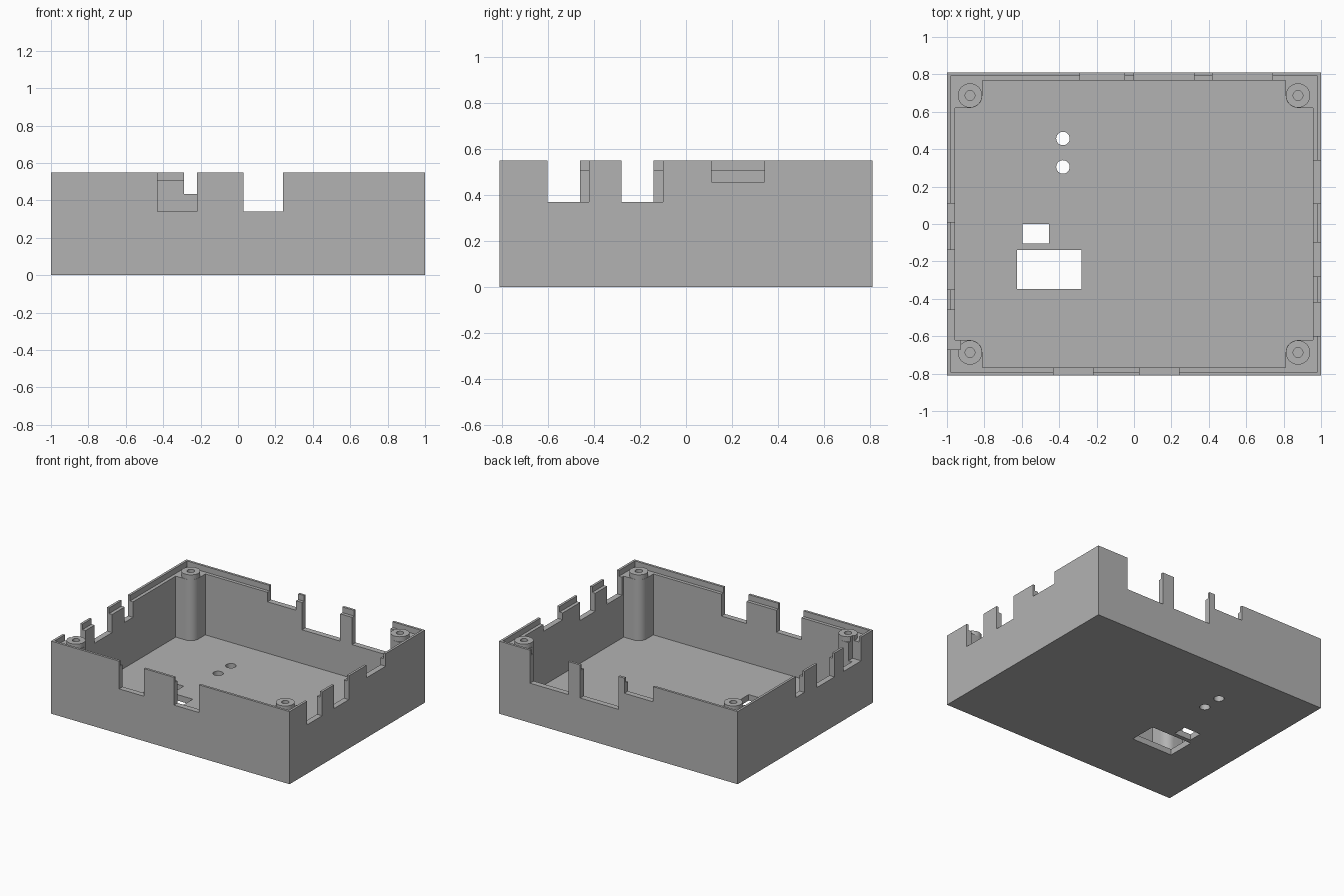
import bpy, bmesh, math
from mathutils import Matrix

if "Cube" in bpy.data.objects:
    bpy.data.objects.remove(bpy.data.objects["Cube"], do_unlink=True)

# Overall sizes
HX, HY, TOP = 1.0, 0.81, 0.55
WALL, LIP, LEDGE_Z, FLOOR = 0.043, 0.018, 0.507, 0.045
POST_X, POST_Y, POST_R, SCREW_R = 0.877, 0.687, 0.066, 0.026

grey = bpy.data.materials.new("plain grey plastic")
grey.use_nodes = True
colour = (0.45, 0.45, 0.45, 1)
grey.diffuse_color = colour
grey.node_tree.nodes["Principled BSDF"].inputs["Base Color"].default_value = colour


def box(bm, x0, x1, y0, y1, z0, z1):
    m = Matrix.Translation(((x0 + x1) / 2, (y0 + y1) / 2, (z0 + z1) / 2))
    bmesh.ops.create_cube(bm, size=1, matrix=m @ Matrix.Diagonal((x1 - x0, y1 - y0, z1 - z0, 1)))


def cylinder(bm, x, y, r, z0, z1):
    bmesh.ops.create_cone(bm, cap_ends=True, segments=32, radius1=r, radius2=r, depth=z1 - z0,
                          matrix=Matrix.Translation((x, y, (z0 + z1) / 2)))


def prism(bm, points, z0, z1):
    face = bm.faces.new([bm.verts.new((x, y, z0)) for x, y in points])
    new = bmesh.ops.extrude_face_region(bm, geom=[face])["geom"]
    bmesh.ops.translate(bm, vec=(0, 0, z1 - z0),
                        verts=[v for v in new if isinstance(v, bmesh.types.BMVert)])
    bmesh.ops.recalc_face_normals(bm, faces=bm.faces)


def finish(bm, name):
    mesh = bpy.data.meshes.new(name)
    bm.to_mesh(mesh)
    bm.free()
    mesh.materials.append(grey)
    obj = bpy.data.objects.new(name, mesh)
    bpy.context.collection.objects.link(obj)
    return obj


def combine(target, tool, operation):
    mod = target.modifiers.new(operation.lower(), "BOOLEAN")
    mod.operation, mod.solver, mod.object = operation, "EXACT", tool
    bpy.context.view_layer.objects.active = target
    bpy.ops.object.modifier_apply(modifier=mod.name)
    bpy.data.objects.remove(tool, do_unlink=True)


corners = [(1, 1), (-1, 1), (-1, -1), (1, -1)]

# Solid block
bm = bmesh.new()
box(bm, -HX, HX, -HY, HY, 0, TOP)
case = finish(bm, "open_case")

# Cavity, leaving a rounded pillar in each corner
ix, iy = HX - WALL, HY - WALL
outline = []
for sx, sy in corners:
    part = [(sx * ix, sy * (POST_Y - POST_R))]
    for i in range(9):
        a = math.pi / 2 * (1 - i / 8)
        part.append((sx * (POST_X - POST_R * math.cos(a)), sy * (POST_Y - POST_R * math.sin(a))))
    part.append((sx * (POST_X - POST_R), sy * iy))
    outline += part if sx * sy > 0 else part[::-1]
bm = bmesh.new()
prism(bm, outline, FLOOR, TOP + 0.1)
combine(case, finish(bm, "cavity_cutter"), "DIFFERENCE")

# Step inside the rim for the lid
bm = bmesh.new()
box(bm, -HX + LIP, HX - LIP, -HY + LIP, HY - LIP, LEDGE_Z, TOP + 0.1)
combine(case, finish(bm, "ledge_cutter"), "DIFFERENCE")

# Round tops of the screw posts
bm = bmesh.new()
for sx, sy in corners:
    cylinder(bm, sx * POST_X, sy * POST_Y, POST_R - 0.001, 0.42, 0.543)
combine(case, finish(bm, "post_tops"), "UNION")

# Screw holes, cable notches and floor openings
bm = bmesh.new()
for sx, sy in corners:
    cylinder(bm, sx * POST_X, sy * POST_Y, SCREW_R, 0.1, 0.7)
for x0, x1 in [(-0.43, -0.22), (0.03, 0.24)]:
    box(bm, x0, x1, -0.9, -0.75, 0.34, 0.7)
for x0, x1, z in [(-0.29, -0.05, 0.435), (0, 0.32, 0.3), (0.42, 0.74, 0.3)]:
    box(bm, x0, x1, 0.75, 0.9, z, 0.7)
for y0, y1, z in [(-0.6, -0.42, 0.37), (-0.28, -0.1, 0.37), (0.11, 0.34, 0.455)]:
    box(bm, 0.93, 1.1, y0, y1, z, 0.7)
for y0, y1, z in [(-0.67, -0.46, 0.37), (-0.35, -0.14, 0.37), (0.01, 0.11, 0.39)]:
    box(bm, -1.1, -0.927, y0, y1, z, 0.7)
box(bm, -0.625, -0.282, -0.348, -0.138, -0.1, 0.1)
box(bm, -0.595, -0.455, -0.105, 0, -0.1, 0.1)
for y in (0.305, 0.457):
    cylinder(bm, -0.38, y, 0.036, -0.1, 0.1)
combine(case, finish(bm, "opening_cutter"), "DIFFERENCE")

# Smooth the round parts, keep the edges sharp
bpy.ops.object.select_all(action="DESELECT")
case.select_set(True)
bpy.context.view_layer.objects.active = case
bpy.ops.object.shade_smooth_by_angle(angle=math.radians(30))
